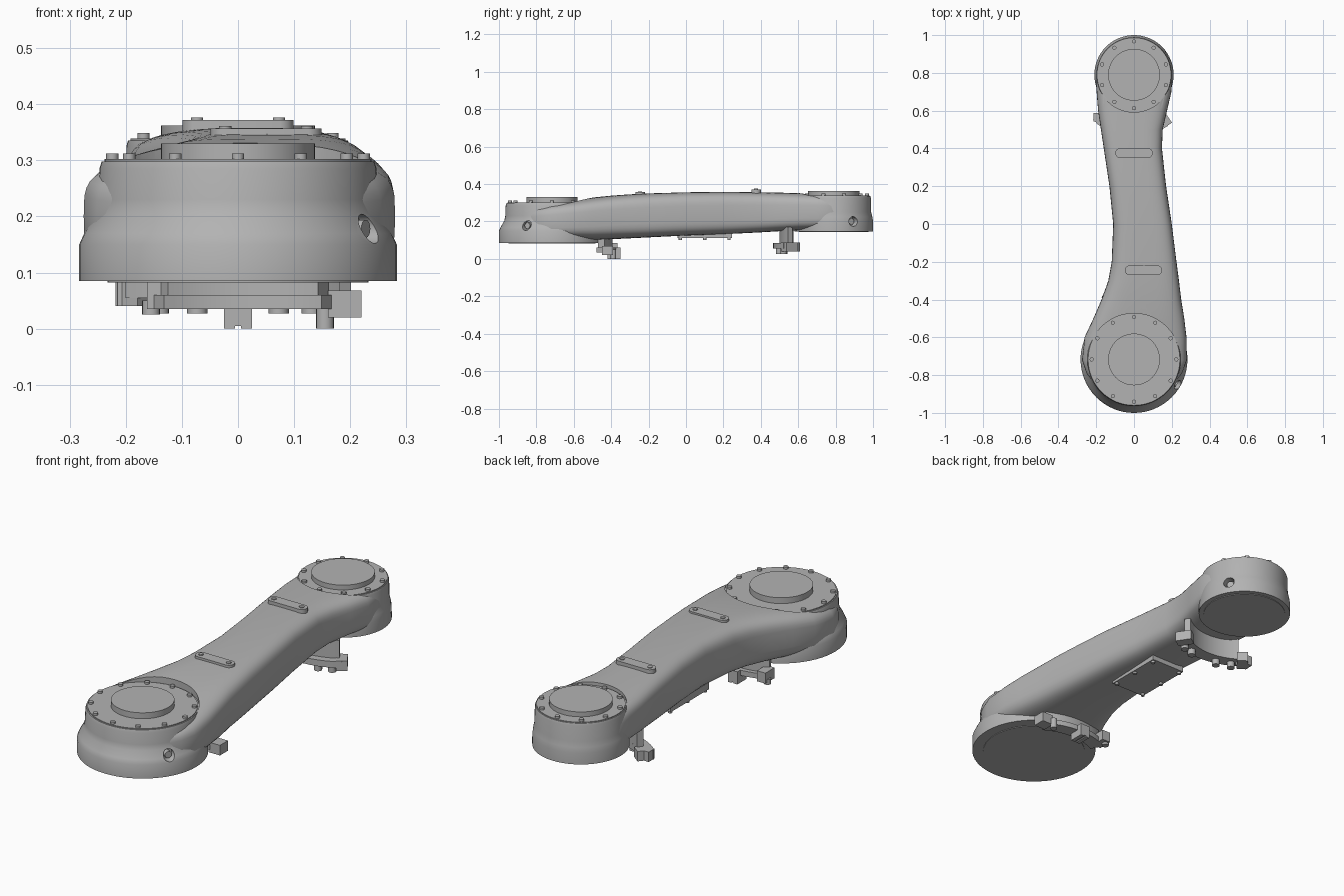
import bpy
import bmesh
from math import radians, sin, cos, pi, copysign
from mathutils import Matrix, Vector

if "Cube" in bpy.data.objects:
    bpy.data.objects.remove(bpy.data.objects["Cube"])

GREY = (0.45, 0.45, 0.45, 1)
metal = bpy.data.materials.new("satin_grey")
metal.use_nodes = True
metal.diffuse_color = GREY
metal.node_tree.nodes["Principled BSDF"].inputs["Base Color"].default_value = GREY
parts = []


def finish(name, bm):
    bmesh.ops.recalc_face_normals(bm, faces=bm.faces)
    mesh = bpy.data.meshes.new(name)
    bm.to_mesh(mesh)
    bm.free()
    mesh.materials.append(metal)
    obj = bpy.data.objects.new(name, mesh)
    bpy.context.collection.objects.link(obj)
    parts.append(obj)
    return obj


def loft(name, rings):
    """Skin closed rings of equal length and cap both ends."""
    bm = bmesh.new()
    rows = [[bm.verts.new(p) for p in ring] for ring in rings]
    n = len(rows[0])
    for a, b in zip(rows, rows[1:]):
        for i in range(n):
            j = (i + 1) % n
            bm.faces.new((a[i], a[j], b[j], b[i]))
    bm.faces.new(rows[0])
    bm.faces.new(rows[-1])
    return finish(name, bm)


def turned(name, centre, profile, seg=64):
    """Solid of revolution about z from (radius, height) pairs."""
    cx, cy = centre
    return loft(name, [[(cx + r * cos(2 * pi * i / seg), cy + r * sin(2 * pi * i / seg), z)
                        for i in range(seg)] for r, z in profile])


def disc(name, x, y, r, z0, z1, seg=48):
    return turned(name, (x, y), [(r, z0), (r, z1)], seg)


def prism(name, outline, z0, z1):
    return loft(name, [[(x, y, z) for x, y in outline] for z in (z0, z1)])


def box(name, x, y, w, d, z0, z1, turn=0):
    c, s = cos(turn), sin(turn)
    corners = [(-w / 2, -d / 2), (w / 2, -d / 2), (w / 2, d / 2), (-w / 2, d / 2)]
    return prism(name, [(x + u * c - v * s, y + u * s + v * c) for u, v in corners], z0, z1)


def radial_pin(name, centre, angle, r_in, r_out, z, radius):
    """Horizontal cylinder pointing outward from a hub axis."""
    bm = bmesh.new()
    bmesh.ops.create_cone(bm, cap_ends=True, segments=24, radius1=radius,
                          radius2=radius, depth=r_out - r_in)
    mid = (r_in + r_out) / 2
    place = Matrix.Translation((centre[0] + mid * cos(angle), centre[1] + mid * sin(angle), z))
    aim = Vector((cos(angle), sin(angle), 0)).to_track_quat('Z', 'Y').to_matrix().to_4x4()
    bmesh.ops.transform(bm, matrix=place @ aim, verts=bm.verts)
    return finish(name, bm)


def cut(cutter, *targets):
    for t in targets:
        mod = t.modifiers.new("cut", 'BOOLEAN')
        mod.operation, mod.solver, mod.object = 'DIFFERENCE', 'EXACT', cutter
        bpy.context.view_layer.objects.active = t
        bpy.ops.object.modifier_apply(modifier=mod.name)
    parts.remove(cutter)
    bpy.data.objects.remove(cutter)


# Curved arm: rounded sections at (y, right edge, left edge, bottom, top)
STATIONS = [
    (-.93, -.12, .12, .12, .25), (-.86, -.20, .20, .105, .275), (-.79, -.252, .255, .1, .29),
    (-.72, -.275, .28, .1, .30), (-.6, -.262, .278, .1, .315), (-.5, -.215, .266, .1, .328),
    (-.4, -.172, .25, .105, .338), (-.3, -.136, .238, .11, .345), (-.2, -.118, .225, .115, .35),
    (0, -.11, .2, .125, .356), (.2, -.13, .17, .132, .358), (.4, -.16, .148, .142, .356),
    (.5, -.175, .152, .148, .354), (.6, -.19, .175, .152, .352), (.7, -.198, .198, .153, .35),
    (.79, -.2, .2, .155, .345), (.9, -.14, .14, .16, .32)]


def section(y, xl, xr, zb, zt, n=48, power=0.5):
    ring = []
    for i in range(n):
        c, s = cos(2 * pi * i / n), sin(2 * pi * i / n)
        u, v = (copysign(abs(k) ** power, k) for k in (c, s))
        ring.append(((xl + xr) / 2 + u * (xr - xl) / 2, y, (zb + zt) / 2 + v * (zt - zb) / 2))
    return ring


arm = loft("arm_body", [section(*s) for s in STATIONS])

# Joint housings at both ends
FRONT, BACK = (0, -.717), (0, .79)
front_hub = turned("front_hub", FRONT, [(.283, .085), (.283, .15), (.274, .17), (.254, .205),
                                        (.249, .23), (.247, .285), (.243, .298)])
back_hub = turned("back_hub", BACK, [(.21, .146), (.21, .2), (.206, .225), (.2, .25),
                                     (.199, .325), (.196, .335)])

HUBS = [  # name, centre, hub, cover radius, seat z, boss top, bolts, bolt radius, pin angle, pin z
    ("front", FRONT, front_hub, .238, .298, .33, 12, .224, -30, .178),
    ("back", BACK, back_hub, .192, .335, .362, 10, .177, 30, .2)]
for name, ctr, hub, rad, seat, top, count, ring, ang, pz in HUBS:
    # Seat cut into the arm, then cover, boss and bolts
    cut(disc("seat_cutter", *ctr, rad + .006, seat, .5), arm)
    disc(name + "_cover", *ctr, rad, seat - .02, seat + .004, 64)
    disc(name + "_boss", *ctr, .137, seat, top, 64)
    for k in range(count):
        a = pi / 2 + 2 * pi * k / count
        disc(name + "_cover_bolt", ctr[0] + ring * cos(a), ctr[1] + ring * sin(a),
             .011, seat, seat + .014, 12)
    # Recessed side screw
    a, edge = radians(ang), hub.dimensions.x / 2
    cut(radial_pin("screw_cutter", ctr, a, edge - .045, edge + .1, pz, .026), arm, hub)
    radial_pin(name + "_side_screw", ctr, a, edge - .06, edge - .02, pz, .016)
    # Thin underside plate
    low = min(v.co.z for v in hub.data.vertices)
    disc(name + "_base_plate", *ctr, rad - .005, low - .003, low + .01, 64)

# Slotted straps on top of the arm
for x, y, top in ((.05, -.245, .357), (0, .375, .372)):
    outline = [(x + copysign(.073, cos(t)) + .026 * cos(t), y + .026 * sin(t))
               for t in (2 * pi * (i + .5) / 32 for i in range(32))]
    prism("top_strap", outline, .33, top)
    for side in (-1, 1):
        disc("strap_bolt", x + side * .073, y, .011, top - .005, top + .004, 12)

# Access cover under the arm
box("access_cover", 0, .1, .18, .29, .112, .145)
for sx in (-1, 1):
    for sy in (-1, 0, 1):
        disc("access_screw", sx * .078, .1 + sy * .13, .009, .102, .12, 12)


def sector(name, ctr, r0, r1, a0, a1, z0, z1, n=14):
    angles = [radians(a0 + (a1 - a0) * i / n) for i in range(n + 1)]
    outline = [(ctr[0] + r1 * cos(a), ctr[1] + r1 * sin(a)) for a in angles]
    outline += [(ctr[0] + r0 * cos(a), ctr[1] + r0 * sin(a)) for a in reversed(angles)]
    prism(name, outline, z0, z1)


def polar(ctr, r, a):
    return ctr[0] + r * cos(radians(a)), ctr[1] + r * sin(radians(a))


# Curved cable bracket below the back joint
sector("back_bracket_wall", BACK, .26, .29, 236, 302, .06, .17)
sector("back_bracket_shelf", BACK, .26, .325, 232, 304, .055, .085)
for a in (232, 304):
    box("back_bracket_end", *polar(BACK, .285, a), .075, .05, .04, .087, radians(a))
box("back_bracket_tab", -.185, .565, .06, .045, .04, .087)
for a in (242, 256, 284, 296):
    disc("back_bracket_screw", *polar(BACK, .3, a), .018, .027, .06, 16)

# Curved cable bracket below the front joint
sector("front_bracket_wall", FRONT, .285, .325, 60, 116, .05, .13)
sector("front_bracket_shelf", FRONT, .28, .345, 58, 118, .035, .06)
box("front_bracket_left_end", .19, -.42, .06, .06, .02, .068)
box("front_bracket_right_end", -.14, -.4, .045, .07, .035, .085)
box("front_bracket_tab", 0, -.385, .05, .07, .005, .06)
for side in (-1, 1):
    box("front_bracket_tab_foot", side * .015, -.385, .02, .07, 0, .02)
    disc("front_bracket_foot", side * .155, -.39, .016, 0 if side > 0 else .025, .05, 16)

# Smooth shading with crisp edges
bpy.ops.object.select_all(action='DESELECT')
for obj in parts:
    obj.select_set(True)
bpy.context.view_layer.objects.active = arm
bpy.ops.object.shade_smooth_by_angle(angle=radians(35))
